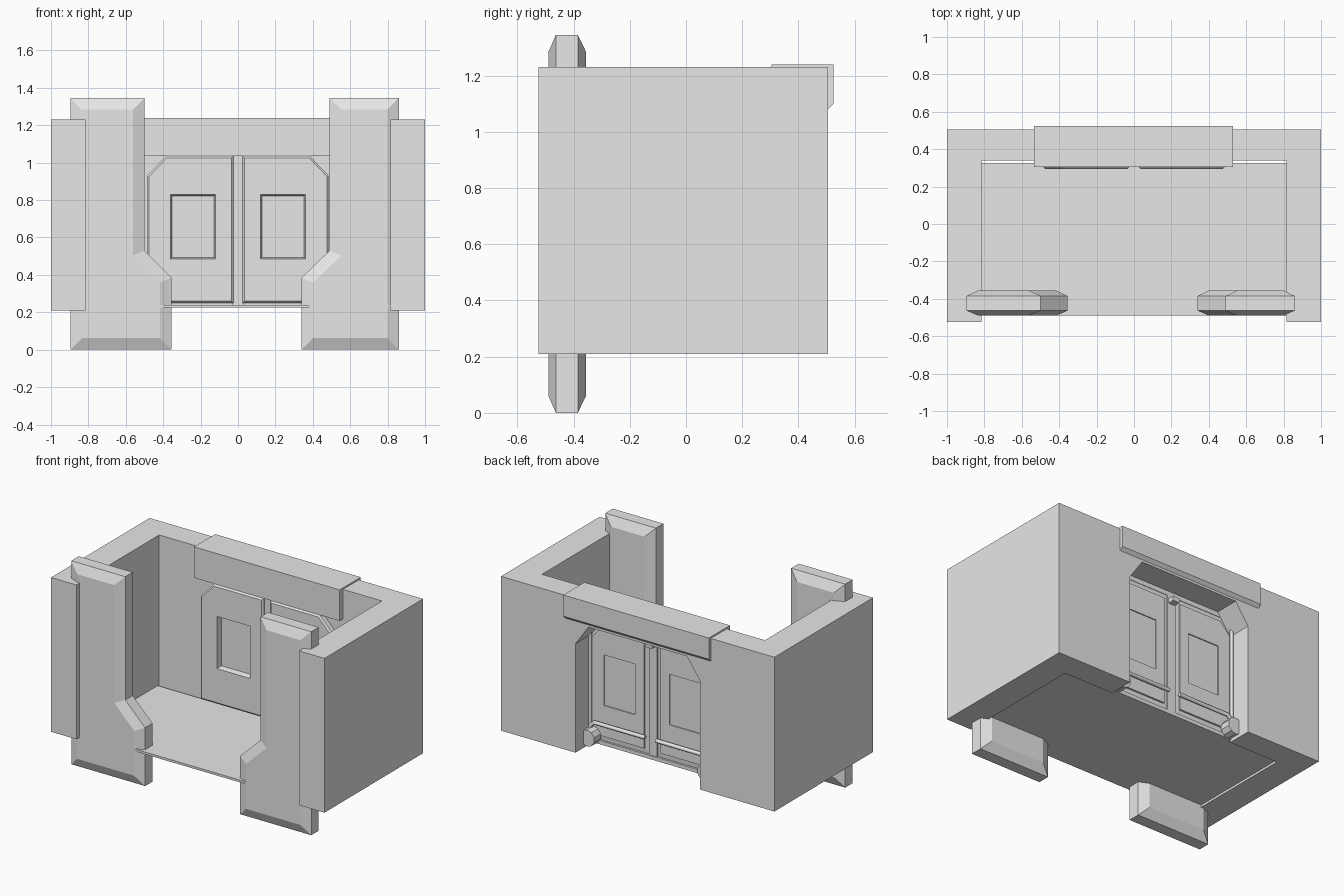
import bpy, bmesh
from mathutils import Vector

cube = bpy.data.objects.get("Cube")
if cube:
    bpy.data.objects.remove(cube, do_unlink=True)

grey = bpy.data.materials.new("light_grey")
grey.use_nodes = True
grey.diffuse_color = (0.8, 0.8, 0.8, 1)
grey.node_tree.nodes["Principled BSDF"].inputs["Base Color"].default_value = (0.8, 0.8, 0.8, 1)


def finish(name, bm):
    bmesh.ops.recalc_face_normals(bm, faces=bm.faces)
    mesh = bpy.data.meshes.new(name)
    bm.to_mesh(mesh)
    bm.free()
    mesh.materials.append(grey)
    ob = bpy.data.objects.new(name, mesh)
    bpy.context.collection.objects.link(ob)
    return ob


def shrink(points, d):
    """Move every edge of a counter-clockwise outline inward by d."""
    pts = [Vector(p) for p in points]
    out = []
    for i, p in enumerate(pts):
        a = (p - pts[i - 1]).normalized()
        b = (pts[(i + 1) % len(pts)] - p).normalized()
        na, nb = Vector((-a.y, a.x)), Vector((-b.y, b.x))
        out.append(p + (na + nb) * d / (1 + na.dot(nb)))
    return out


def loft(name, outline, rings, axis="y"):
    """Skin an outline through (position, inset) rings along an axis."""
    bm = bmesh.new()
    loops = []
    for pos, inset in rings:
        pts = shrink(outline, inset)
        loops.append([bm.verts.new((u, pos, v) if axis == "y" else (pos, u, v)) for u, v in pts])
    for r, s in zip(loops, loops[1:]):
        for i in range(len(r)):
            bm.faces.new((r[i - 1], r[i], s[i], s[i - 1]))
    bm.faces.new(loops[0])
    bm.faces.new(loops[-1])
    return finish(name, bm)


def rect(u0, u1, v0, v1):
    return [(u0, v0), (u1, v0), (u1, v1), (u0, v1)]


def box(name, x, y, z):
    return loft(name, rect(min(x), max(x), *z), [(y[0], 0), (y[1], 0)])


def mirrored(points, side):
    return points if side > 0 else [(-u, v) for u, v in reversed(points)]


def cut(ob, cutter):
    mod = ob.modifiers.new("cut", "BOOLEAN")
    mod.operation = "DIFFERENCE"
    mod.solver = "EXACT"
    mod.object = cutter
    bpy.context.view_layer.objects.active = ob
    bpy.ops.object.modifier_apply(modifier=mod.name)
    bpy.data.objects.remove(cutter, do_unlink=True)


def rod(name, points, radius):
    """Thin pipe along a path."""
    curve = bpy.data.curves.new(name, "CURVE")
    curve.dimensions = "3D"
    curve.bevel_depth = radius
    curve.bevel_resolution = 1
    curve.use_fill_caps = True
    line = curve.splines.new("POLY")
    line.points.add(len(points) - 1)
    for p, co in zip(line.points, points):
        p.co = (*co, 1)
    curve.materials.append(grey)
    ob = bpy.data.objects.new(name, curve)
    bpy.context.collection.objects.link(ob)


# U-shaped wall with the doorway left open down to its base
half_wall = [(1, 0.21), (1, 1.23), (-1, 1.23), (-1, 0.21)]
doorway = [(-0.455, 0.21), (-0.455, 0.93), (-0.36, 1.065),
           (0.36, 1.065), (0.455, 0.93), (0.455, 0.21)]
loft("back_wall", half_wall + doorway, [(0.34, 0), (0.505, 0)])
for side, label in ((1, "left"), (-1, "right")):
    box(label + "_wall", (side * 0.815, side), (-0.525, 0.34), (0.21, 1.23))

# Floor plate and door sill
box("floor", (-0.815, 0.815), (-0.49, 0.325), (0.225, 0.24))
box("door_sill", (-0.455, 0.455), (0.325, 0.35), (0.225, 0.25))

# Lintel saddled over the back wall
loft("lintel", [(0.305, 1.035), (0.34, 1.035), (0.34, 1.08), (0.505, 1.08),
                (0.525, 1.10), (0.525, 1.24), (0.305, 1.24)],
     [(-0.535, 0), (0.53, 0)], "x")

for side, label, outer in ((1, "left", 0.86), (-1, "right", 0.895)):
    # Bevelled front pillar with a wide foot
    foot, neck = (0.34, 0.49) if side > 0 else (0.355, 0.50)
    pillar = [(foot, 0), (outer, 0), (outer, 1.345), (neck, 1.345), (neck, 0.53), (foot, 0.385)]
    loft(label + "_pillar", mirrored(pillar, side),
         [(-0.49, 0.062), (-0.463, 0), (-0.385, 0), (-0.355, 0.062)])

    # Door leaf with a clipped top corner and recessed window
    door = [(0.025, 0.25), (0.485, 0.25), (0.485, 0.93), (0.385, 1.035), (0.025, 1.035)]
    leaf = loft(label + "_door", mirrored(door, side),
                [(0.295, 0.01), (0.305, 0), (0.337, 0), (0.34, 0.035), (0.352, 0.035)])
    window = mirrored(rect(0.12, 0.36, 0.485, 0.83), side)
    cut(leaf, loft("window_cutter", window, [(0.28, 0), (0.295, 0), (0.33, 0.008)]))
    cut(leaf, loft("window_cutter", window, [(0.345, 0.005), (0.37, 0.005)]))

    # Push bar, jamb rod and roller on the outside of the door
    bar = [(0.04, 0.37, 0.37), (0.41, 0.37, 0.37), (0.435, 0.37, 0.35), (0.44, 0.37, 0.29)]
    rod(label + "_push_bar", [(side * x, y, z) for x, y, z in bar], 0.013)
    rod(label + "_jamb_rod", [(side * 0.445, 0.365, z) for z in (0.27, 1.0)], 0.012)
    bm = bmesh.new()
    bmesh.ops.create_cone(bm, cap_ends=True, segments=10, radius1=0.055, radius2=0.055, depth=0.07)
    bmesh.ops.rotate(bm, verts=bm.verts, matrix=Vector((0, 0, 1)).rotation_difference(
        Vector((0, 1, 0))).to_matrix())
    bmesh.ops.translate(bm, verts=bm.verts, vec=(side * 0.43, 0.385, 0.28))
    finish(label + "_roller", bm)

# Strip filling the joint between the door leaves, with a small catch on top
box("door_seal", (-0.03, 0.03), (0.315, 0.345), (0.24, 1.035))
box("door_catch", (-0.025, 0.025), (0.34, 0.39), (0.98, 1.01))
